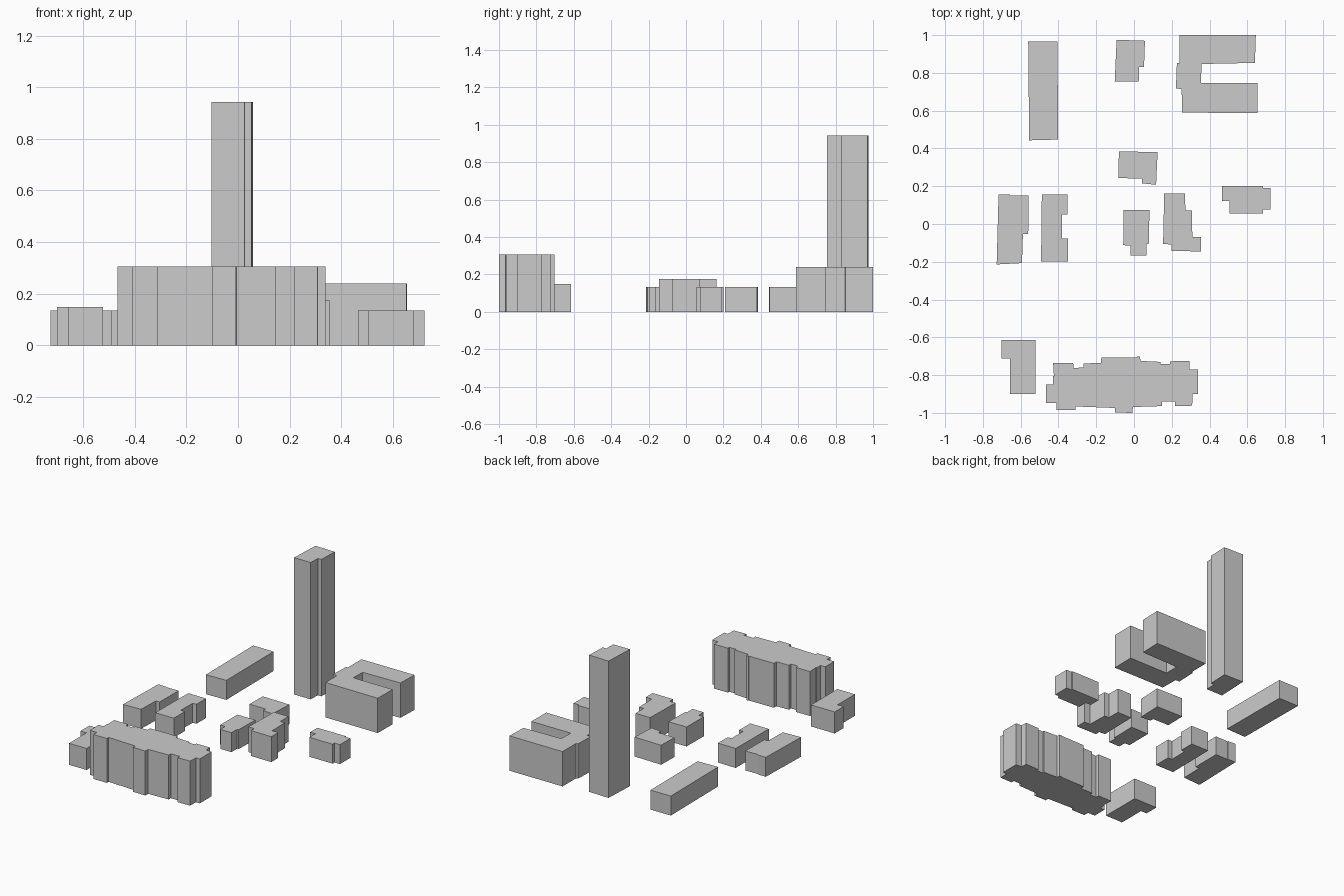
import bpy, bmesh


def building(name, height, outline):
    """Extrude a footprint outline (x, y points) straight up from the ground."""
    bm = bmesh.new()
    base = bm.faces.new([bm.verts.new((x, y, 0)) for x, y in outline])
    top = bmesh.ops.extrude_face_region(bm, geom=[base], use_keep_orig=True)["geom"]
    bmesh.ops.translate(bm, vec=(0, 0, height),
                        verts=[g for g in top if isinstance(g, bmesh.types.BMVert)])
    bmesh.ops.recalc_face_normals(bm, faces=bm.faces)
    mesh = bpy.data.meshes.new(name)
    bm.to_mesh(mesh)
    bm.free()
    obj = bpy.data.objects.new(name, mesh)
    bpy.context.collection.objects.link(obj)
    return obj


LOW = 0.134  # shared height of the small houses

# Back row: long slab, tower and U-shaped block
building("long_slab", LOW, [
    (-.56, .965), (-.405, .965), (-.402, .447), (-.555, .443)])
building("tower", .942, [
    (-.092, .975), (.058, .97), (.053, .83), (.027, .83), (.025, .755), (-.102, .755)])
building("u_shaped_block", .24, [
    (.24, 1), (.645, 1), (.64, .853), (.357, .847), (.355, .747), (.655, .747),
    (.653, .587), (.255, .59), (.252, .715), (.222, .717), (.227, .851), (.24, .853)])

# Middle cluster of houses
building("north_house", LOW, [
    (-.08, .385), (.125, .38), (.117, .208), (.042, .215), (.042, .241), (-.083, .243)])
building("east_house", LOW, [
    (.465, .2), (.683, .2), (.683, .19), (.723, .19), (.723, .077), (.682, .077),
    (.682, .056), (.505, .056), (.505, .121), (.465, .121)])
building("outer_west_house", LOW, [
    (-.717, .157), (-.656, .155), (-.656, .15), (-.558, .152), (-.56, -.053),
    (-.588, -.053), (-.593, -.207), (-.727, -.214)])
building("inner_west_house", LOW, [
    (-.488, .157), (-.352, .155), (-.352, .051), (-.38, .049), (-.382, -.077),
    (-.35, -.077), (-.35, -.198), (-.492, -.198)])
building("center_house", LOW, [
    (-.055, .073), (.082, .073), (.078, -.105), (.067, -.105), (.067, -.167),
    (-.018, -.167), (-.018, -.114), (-.057, -.112)])
building("center_east_house", .175, [
    (.16, .162), (.27, .162), (.272, .073), (.306, .072), (.309, -.07), (.355, -.07),
    (.355, -.145), (.199, -.143), (.199, -.108), (.154, -.106)])

# Front row: small L-shaped house and large stepped apartment block
building("l_shaped_house", .148, [
    (-.702, -.615), (-.522, -.615), (-.522, -.901), (-.656, -.901),
    (-.656, -.712), (-.702, -.712)])
building("apartment_block", .306, [
    (-.428, -.737), (-.322, -.737), (-.32, -.762), (-.268, -.76), (-.268, -.738),
    (-.175, -.736), (-.173, -.708), (.015, -.706), (.017, -.702), (.032, -.702),
    (.034, -.725), (.14, -.73), (.14, -.742), (.19, -.742), (.19, -.727),
    (.293, -.725), (.295, -.77), (.339, -.77), (.339, -.9), (.31, -.9),
    (.308, -.962), (.216, -.964), (.216, -.941), (.147, -.941), (.147, -.964),
    (-.006, -.969), (-.008, -1), (-.1, -.998), (-.1, -.974), (-.31, -.966),
    (-.31, -.985), (-.411, -.985), (-.411, -.947), (-.466, -.947),
    (-.466, -.85), (-.43, -.85), (-.43, -.806), (-.424, -.806)])
